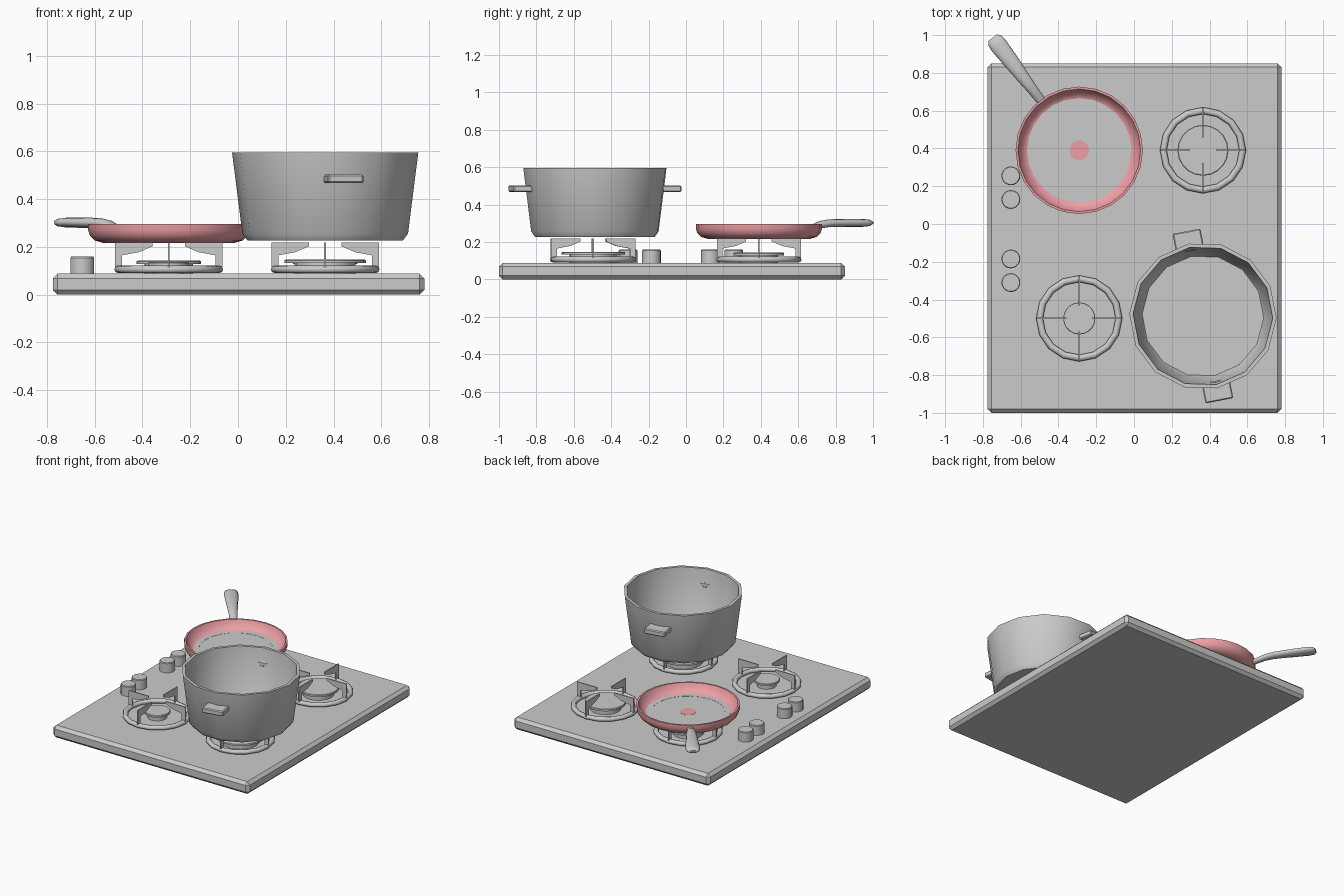
import bpy, bmesh, math
from mathutils import Vector, Matrix

if "Cube" in bpy.data.objects:
    bpy.data.objects.remove(bpy.data.objects["Cube"])

pink = bpy.data.materials.new("pink_enamel")
pink.diffuse_color = (0.85, 0.35, 0.38, 1)
pink.use_nodes = True
pink.node_tree.nodes["Principled BSDF"].inputs["Base Color"].default_value = pink.diffuse_color


def finish(name, bm, loc=(0, 0, 0), rot=0, mat=None, angle=35):
    bmesh.ops.recalc_face_normals(bm, faces=bm.faces)
    me = bpy.data.meshes.new(name)
    bm.to_mesh(me)
    bm.free()
    ob = bpy.data.objects.new(name, me)
    bpy.context.collection.objects.link(ob)
    ob.location = loc
    ob.rotation_euler.z = rot
    if mat:
        me.materials.append(mat)
    bpy.ops.object.select_all(action='DESELECT')
    ob.select_set(True)
    bpy.context.view_layer.objects.active = ob
    bpy.ops.object.shade_smooth_by_angle(angle=math.radians(angle))
    return ob


def lathe(name, profile, n, loc=(0, 0, 0), rot=0, closed=False, mat=None, angle=35):
    """Spin an (r, z) profile; r = 0 ends become poles."""
    bm = bmesh.new()
    rings = []
    for r, z in profile:
        if r == 0:
            rings.append([bm.verts.new((0, 0, z))] * n)
        else:
            rings.append([bm.verts.new((r * math.cos(math.tau * i / n),
                                        r * math.sin(math.tau * i / n), z)) for i in range(n)])
    pairs = list(zip(rings, rings[1:])) + ([(rings[-1], rings[0])] if closed else [])
    for a, b in pairs:
        for i in range(n):
            j = (i + 1) % n
            bm.faces.new(list(dict.fromkeys((a[i], a[j], b[j], b[i]))))
    return finish(name, bm, loc, rot, mat, angle)


def box(name, lo, hi, bevel, loc=(0, 0, 0), rot=0):
    lo, hi = Vector(lo), Vector(hi)
    bm = bmesh.new()
    bmesh.ops.create_cube(bm, size=1, matrix=Matrix.Translation((lo + hi) / 2)
                          @ Matrix.Diagonal((*(hi - lo), 1)))
    bmesh.ops.bevel(bm, geom=bm.edges[:], offset=bevel, segments=1, affect='EDGES')
    return finish(name, bm, loc, rot)


# Stove body
box("stove_body", (-0.775, -1, 0), (0.78, 0.85, 0.088), 0.02)

# Burners: ring, cap and four thin pan supports
burners = {"front_left": (-0.29, -0.5, 0.085), "front_right": (0.365, -0.495, 0.17),
           "back_left": (-0.29, 0.39, 0.135), "back_right": (0.365, 0.39, 0.135)}
arm = [(0.225, 0.105), (0.225, 0.219), (0.068, 0.219), (0.068, 0.203),
       (0.125, 0.178), (0.195, 0.165), (0.195, 0.105)]
for key, (x, y, r) in burners.items():
    tube = [(0.21 + 0.018 * math.cos(math.tau * k / 8),
             0.106 + 0.016 * math.sin(math.tau * k / 8)) for k in range(8)]
    lathe(key + "_ring", tube, 16, (x, y, 0), closed=True, angle=60)
    top = 0.125 + r * 0.13
    lathe(key + "_burner", [(0, 0.08), (r * 0.75, 0.08), (r * 0.75, top - 0.015), (r, top - 0.015),
                            (r, top - 0.003), (r * 0.97, top), (0, top)], 20, (x, y, 0))
    bm = bmesh.new()
    for k in range(4):
        turn = Matrix.Rotation(k * math.pi / 2, 3, 'Z')
        f = bm.faces.new([bm.verts.new(turn @ Vector((px, -0.004, pz))) for px, pz in arm])
        ext = bmesh.ops.extrude_face_region(bm, geom=[f], use_keep_orig=True)
        for v in ext['geom']:
            if isinstance(v, bmesh.types.BMVert):
                v.co += turn @ Vector((0, 0.008, 0))
    finish(key + "_supports", bm, (x, y, 0))

# Control knobs
for i, y in enumerate((0.255, 0.13, -0.185, -0.31)):
    lathe(f"knob_{i + 1}", [(0, 0.08), (0.05, 0.08), (0.05, 0.154), (0.046, 0.159), (0, 0.159)],
          20, (-0.652, y, 0))

# Cooking pot with two side handles
pot = (0.365, -0.487, 0)
tilt = math.radians(-79)
lathe("pot", [(0, 0.226), (0.325, 0.226), (0.347, 0.256), (0.39, 0.595), (0.37, 0.595),
              (0.33, 0.262), (0.322, 0.25), (0, 0.25)], 14, pot, tilt)
for i in range(2):
    box(f"pot_handle_{i + 1}", (0.35, -0.075, 0.467), (0.457, 0.075, 0.503), 0.006,
        pot, tilt + i * math.pi)

# Frying pan: enamel shell, grey floor and centre spot
pan = (-0.29, 0.39, 0)
lathe("pan_shell", [(0, 0.217), (0.275, 0.217), (0.31, 0.227), (0.33, 0.248), (0.337, 0.27),
                    (0.337, 0.297), (0.325, 0.297), (0.315, 0.272), (0.295, 0.248),
                    (0.275, 0.236), (0, 0.236)], 24, pan, mat=pink)
lathe("pan_floor", [(0.276, 0.234), (0.276, 0.2385), (0.24, 0.2385), (0.24, 0.2375), (0, 0.2375)],
      24, pan)
lathe("pan_centre_spot", [(0.052, 0.236), (0.052, 0.239), (0, 0.239)], 20, pan, mat=pink)

# Pan handle: elliptical sections swept outwards (distance, z, half width, half height)
bm = bmesh.new()
rings = []
for d, z, w, h in ((0.325, 0.266, 0.024, 0.016), (0.36, 0.276, 0.026, 0.018), (0.41, 0.292, 0.028, 0.02),
                   (0.47, 0.3, 0.033, 0.021), (0.6, 0.302, 0.042, 0.022), (0.70, 0.302, 0.047, 0.021),
                   (0.735, 0.302, 0.043, 0.018), (0.752, 0.302, 0.028, 0.01)):
    rings.append([bm.verts.new((d, w * math.cos(math.tau * k / 12), z + h * math.sin(math.tau * k / 12)))
                  for k in range(12)])
for a, b in zip(rings, rings[1:]):
    for k in range(12):
        bm.faces.new((a[k], a[k - 1], b[k - 1], b[k]))
bm.faces.new(rings[0])
bm.faces.new(rings[-1])
finish("pan_handle", bm, pan, math.radians(127.5), angle=60)
